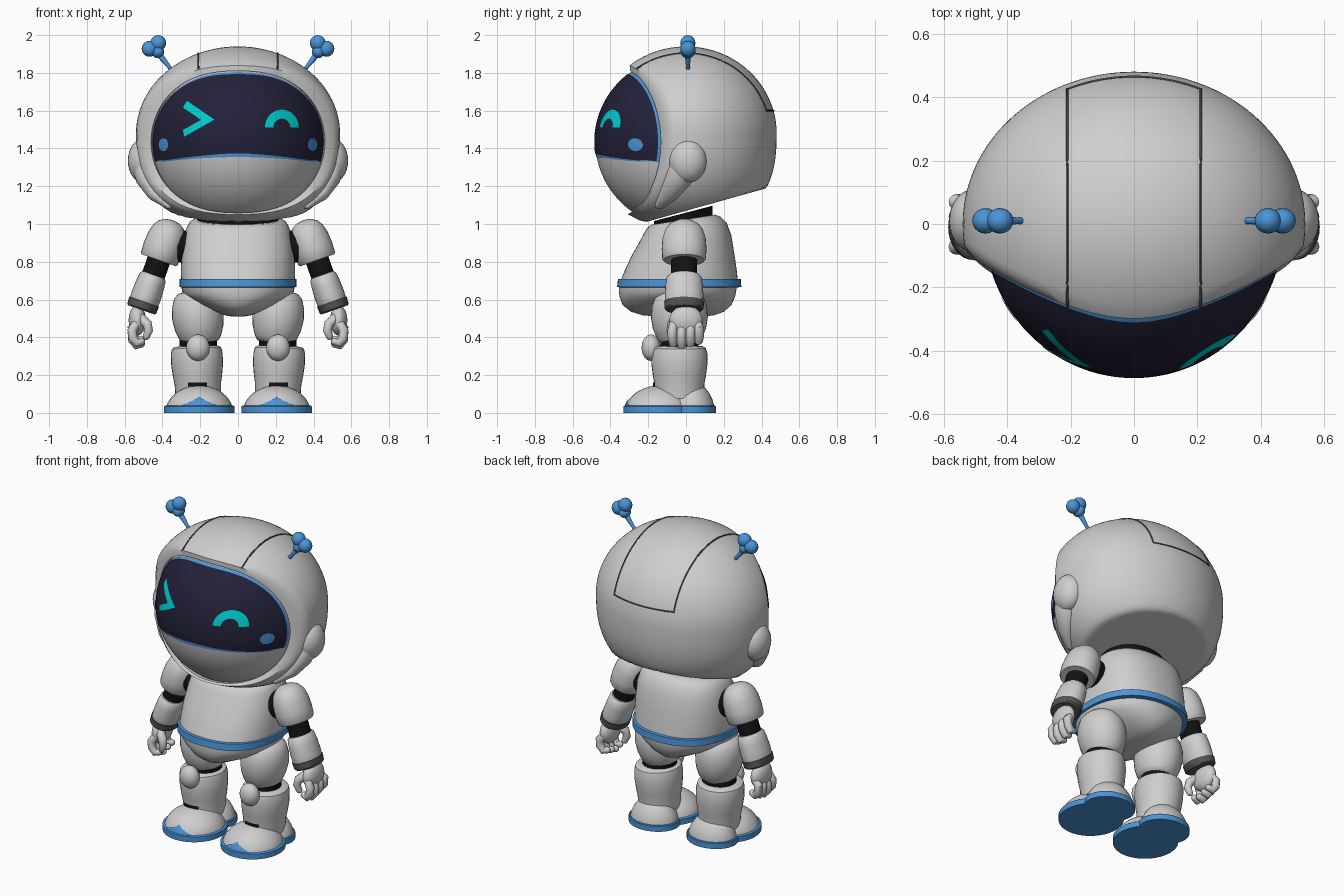
import bpy, bmesh, math
from mathutils import Vector, Matrix
from math import sin, cos, pi, sqrt

if "Cube" in bpy.data.objects:
    bpy.data.objects.remove(bpy.data.objects["Cube"])

def material(name, rgb):
    m = bpy.data.materials.new(name)
    m.diffuse_color = (*rgb, 1)
    m.use_nodes = True
    m.node_tree.nodes["Principled BSDF"].inputs["Base Color"].default_value = m.diffuse_color
    return m

WHITE = material("shell white", (0.62, 0.62, 0.62))
BLUE = material("trim blue", (0.07, 0.30, 0.68))
NAVY = material("visor navy", (0.016, 0.015, 0.04))
CYAN = material("eye cyan", (0.0, 0.62, 0.62))
BLACK = material("joint black", (0.006, 0.006, 0.006))
GREY = material("cuff grey", (0.09, 0.09, 0.09))

def grid(name, rows, mat, closed=True, out=None, mirror=False, angle=40, caps=True):
    """Skin rows of points; out = a point that open sheets face away from."""
    bm = bmesh.new()
    vs = [[bm.verts.new(p) for p in r] for r in rows]
    n = len(rows[0])
    for a, b in zip(vs, vs[1:]):
        for i in range(n if closed else n - 1):
            j = (i + 1) % n
            bm.faces.new((a[i], a[j], b[j], b[i]))
    if out is None and closed and caps:
        bm.faces.new(vs[0])
        bm.faces.new(vs[-1])
    bmesh.ops.remove_doubles(bm, verts=bm.verts, dist=0.0002)
    bmesh.ops.recalc_face_normals(bm, faces=bm.faces)
    if out is not None:
        if sum(f.normal.dot(f.calc_center_median() - Vector(out)) * f.calc_area() for f in bm.faces) < 0:
            bmesh.ops.reverse_faces(bm, faces=bm.faces)
    me = bpy.data.meshes.new(name)
    bm.to_mesh(me)
    bm.free()
    me.materials.append(mat)
    ob = bpy.data.objects.new(name, me)
    bpy.context.collection.objects.link(ob)
    bpy.ops.object.select_all(action='DESELECT')
    ob.select_set(True)
    bpy.context.view_layer.objects.active = ob
    bpy.ops.object.shade_smooth_by_angle(angle=math.radians(angle))
    if mirror:
        m = ob.modifiers.new("mirror", 'MIRROR')
        m.use_axis = (True, False, False)
        m.use_mirror_merge = False
    return ob

def ellipsoid(name, c, r, mat, mirror=True, n=28, low=-1.0):
    rows = []
    for i in range(n // 2 + 1):
        f = math.asin(low) + (pi / 2 - math.asin(low)) * i / (n // 2)
        rows.append([(c[0] + r[0] * cos(f) * cos(2 * pi * k / n), c[1] + r[1] * cos(f) * sin(2 * pi * k / n),
                      c[2] + r[2] * sin(f)) for k in range(n)])
    return grid(name, rows, mat, mirror=mirror)

def turned(name, start, end, prof, mat, ys=1.0, n=32, arc=None, mirror=True):
    """Lathe (distance, radius) pairs along start->end; ys stretches depth."""
    s, d = Vector(start), (Vector(end) - Vector(start)).normalized()
    v = Vector((0, 1, 0)) if abs(d.y) < 0.9 else Vector((0, 0, 1))
    u = v.cross(d).normalized()
    v = d.cross(u)
    a0, a1 = arc or (0, 2 * pi)
    angs = [a0 + (a1 - a0) * k / (n - 1 if arc else n) for k in range(n)]
    rows = [[s + d * t + u * (r * cos(a)) + v * (r * ys * sin(a)) for a in angs] for t, r in prof]
    return grid(name, rows, mat, closed=not arc, out=s + d * prof[0][0] if arc else None, mirror=mirror)

def tube(name, pts, radii, mat, mirror=True, n=12, sx=1.0, round_ends=True):
    pts = [Vector(p) for p in pts]
    rows = []
    for i, p in enumerate(pts):
        d = (pts[min(i + 1, len(pts) - 1)] - pts[max(i - 1, 0)]).normalized()
        u = (Vector((0, 1, 0)) if abs(d.y) < 0.9 else Vector((1, 0, 0))).cross(d).normalized()
        v = d.cross(u)
        r = radii[i] if isinstance(radii, list) else radii
        def ring(off, k):
            return [p + d * off + u * (r * k * sx * cos(2 * pi * j / n)) + v * (r * k * sin(2 * pi * j / n)) for j in range(n)]
        caps = [(sin(a), cos(a)) for a in (pi / 2.02, pi / 3, pi / 6)] if round_ends else []
        if i == 0:
            rows += [ring(-r * o, k) for o, k in caps]
        rows.append(ring(0, 1))
        if i == len(pts) - 1:
            rows += [ring(r * o, k) for o, k in reversed(caps)]
    return grid(name, rows, mat, mirror=mirror)

# ---- head: face ellipsoid and helmet shell share one curved rim
FC, FR = Vector((0, 0, 1.435)), Vector((0.467, 0.48, 0.46))
N = 96
def rim_y(t): return -0.13 - 0.16 * sin(t) ** 2
def on_face(u, k=1.0): return FC + Vector([a * b * k for a, b in zip(u, FR)])
def face_dir(t, y):
    r = sqrt(1 - (y / 0.48) ** 2)
    return Vector((r * cos(t), y / 0.48, r * sin(t)))
def patch(name, outline, centre, k, mat, rings=14):
    rows = [[on_face(centre.lerp(o, i / rings).normalized(), k) for o in outline] for i in range(rings + 1)]
    return grid(name, rows, mat, out=FC)

angles = [2 * pi * i / N for i in range(N)]
patch("face", [face_dir(t, rim_y(t) + 0.03) for t in angles], Vector((0, -1, 0)), 1.0, WHITE, 20)

HA, HB, HC = 0.54, 0.48, 0.46
def helmet_point(t, f):
    u = Vector((cos(t) * sin(f), -cos(f), sin(t) * sin(f)))
    c = HC
    if u.z < 0:
        u /= (u.xy.length ** 2.5 + abs(u.z) ** 2.5) ** 0.4
        c = 0.50
    p = Vector((HA * u.x, HB * u.y, 1.48 + c * u.z))
    p.z = max(p.z, 1.07 + 0.28 * p.y)
    return p
def start_angle(t): return math.acos(-(rim_y(t) + 0.015 + 0.045 * cos(t) ** 2) / HB)
inner = [on_face(face_dir(t, rim_y(t) + 0.03), 0.99) for t in angles]
edge = [on_face(face_dir(t, rim_y(t)), 1.025) for t in angles]
first = [helmet_point(t, start_angle(t)) for t in angles]
lip = [a.lerp(b, 0.6) + Vector((0, -0.014, 0)) for a, b in zip(edge, first)]
shell = [[helmet_point(t, start_angle(t) + (pi - start_angle(t)) * i / 36) for t in angles] for i in range(37)]
grid("helmet", [inner, edge, lip] + shell, WHITE, out=(0, 0.05, 1.48))

# visor: blue border plate with a navy plate inset on top
outline = [face_dir(t, rim_y(t)) for t in [math.radians(-14 + 208 * i / 70) for i in range(71)]]
for i in range(1, 40):
    x = -0.928 + 1.856 * i / 40
    z = -0.175 - 0.075 * abs(x) ** 2 + 0.03 * max(0, abs(x) - 0.85) / 0.08
    outline.append(Vector((x, -sqrt(max(0, 1 - x * x - z * z)), z)))
mid = Vector((0, -1, 0.3)).normalized()
patch("visor_border", outline, mid, 1.006, BLUE)
patch("visor_glass", [o + (mid - o).normalized() * 0.045 for o in outline], mid, 1.012, NAVY)

def decal(name, rows, mat, closed=False):
    """Lay front-projected (x, z) rows on the visor."""
    def lay(x, z):
        a, b = x / (FR.x * 1.018), (z - FC.z) / (FR.z * 1.018)
        return on_face((a, -sqrt(max(0, 1 - a * a - b * b)), b), 1.018)
    return grid(name, [[lay(*p) for p in r] for r in rows], mat, closed=closed, out=FC)

def strip(a, b, n=10):
    return [(a[0] + (b[0] - a[0]) * i / n, a[1] + (b[1] - a[1]) * i / n) for i in range(n + 1)]
decal("wink_eye", [strip((-0.27, 1.652), (-0.125, 1.553)) + strip((-0.125, 1.553), (-0.285, 1.462))[1:],
                   strip((-0.292, 1.617), (-0.195, 1.551)) + strip((-0.195, 1.551), (-0.292, 1.498))[1:]], CYAN)
decal("smile_eye", [[(0.232 + r * cos(pi * i / 24), 1.51 + 1.06 * r * sin(pi * i / 24)) for i in range(25)]
                    for r in (0.045, 0.068, 0.09)], CYAN)
for side, label in ((-1, "left"), (1, "right")):
    decal(label + "_cheek_dot", [[(side * 0.395 + 0.025 * k * cos(pi * i / 12), 1.42 + 0.034 * k * sin(pi * i / 12))
                                  for i in range(24)] for k in (0.01, 0.5, 1)], BLUE, closed=True)

# helmet panel seams
def top_z(x, y): return 1.48 + HC * sqrt(max(0, 1 - (x / HA) ** 2 - (y / HB) ** 2))
yb = HB * sqrt(1 - (0.21 / HA) ** 2 - (0.12 / HC) ** 2)
y0 = -0.26
seam = [y0 + (yb - y0) * sin(pi / 2 * i / 40) for i in range(41)]
tube("side_seam", [(0.21, y, top_z(0.21, y)) for y in seam], 0.005, GREY, n=6)
tube("back_seam", [(x, HB * sqrt(1 - (x / HA) ** 2 - (0.12 / HC) ** 2), 1.60)
                   for x in [-0.21 + 0.42 * i / 20 for i in range(21)]], 0.005, GREY, mirror=False, n=6)

# ear pads with a tail running down along the rim
ellipsoid("ear_pad", (0.505, 0.01, 1.335), (0.078, 0.10, 0.115), WHITE)
tube("ear_tail", [(0.505, -0.005, 1.32), (0.485, -0.04, 1.24), (0.44, -0.09, 1.16), (0.37, -0.14, 1.10)],
     [0.075, 0.07, 0.05, 0.025], WHITE, n=20, sx=0.8)

# antennae
tube("antenna_stalk", [(0.342, 0.01, 1.805), (0.365, 0.01, 1.832), (0.415, 0.01, 1.895)], [0.014, 0.010, 0.017], BLUE)
for i, (x, z, r) in enumerate([(0.422, 1.958, 0.042), (0.468, 1.928, 0.042), (0.425, 1.912, 0.034)]):
    ellipsoid("antenna_lobe_%d" % i, (x, 0.01, z), (r, 0.04, r), BLUE, n=20)

# ---- torso: stacked ovals (height, half width, front, back)
def body(name, table, mat, p=2.3, n=64, tilt=0.0):
    rows = []
    for z, rx, f, b in table:
        row = []
        for i in range(n):
            c, s = cos(2 * pi * i / n), sin(2 * pi * i / n)
            y = (f + b) / 2 + (b - f) / 2 * math.copysign(abs(s) ** (2 / p), s)
            row.append((rx * math.copysign(abs(c) ** (2 / p), c), y, z + tilt * max(0, z - 0.8) / 0.2 * y))
        rows.append(row)
    return grid(name, rows, mat)
body("torso", [(0.69, 0.30, -0.35, 0.275), (0.76, 0.303, -0.322, 0.268), (0.84, 0.298, -0.288, 0.255),
               (0.92, 0.288, -0.25, 0.24), (0.98, 0.272, -0.222, 0.215), (1.01, 0.255, -0.205, 0.185),
               (1.025, 0.232, -0.185, 0.155)], WHITE, tilt=0.14)
body("belt", [(0.665, 0.302, -0.355, 0.28), (0.667, 0.311, -0.365, 0.293), (0.708, 0.311, -0.36, 0.29),
              (0.71, 0.30, -0.35, 0.28)], BLUE)
body("pelvis", [(0.51, 0.03, -0.15, 0.09), (0.517, 0.07, -0.23, 0.15), (0.535, 0.12, -0.29, 0.20),
                (0.57, 0.20, -0.335, 0.24), (0.61, 0.265, -0.35, 0.258), (0.64, 0.295, -0.355, 0.265),
                (0.68, 0.302, -0.355, 0.27)], WHITE, p=2.1)
body("neck", [(0.99, 0.215, -0.17, 0.14), (1.06, 0.215, -0.17, 0.14)], BLACK, p=2, tilt=0.2)

# ---- arms, lathed along one slanted axis
A, B = (0.345, -0.01, 1.02), (0.505, -0.01, 0.565)
turned("shoulder_joint", (0.24, -0.01, 0.88), (0.40, -0.01, 0.88), [(0, 0.085), (0.08, 0.085)], BLACK)
dome = [(0, 0.004), (0.006, 0.04), (0.025, 0.07), (0.055, 0.09), (0.10, 0.102), (0.16, 0.106), (0.215, 0.103),
        (0.225, 0.096), (0.225, 0.05)]
turned("shoulder_pad", A, B, dome, WHITE, ys=1.12)
turned("shoulder_mark", A, B, [(0.062, 0.096), (0.072, 0.0995), (0.082, 0.102)], BLUE, ys=1.12, n=16,
       arc=(-0.65, 0.65))
turned("elbow", A, B, [(0.19, 0.062), (0.36, 0.062)], BLACK, ys=1.1)
turned("forearm", A, B, [(0.305, 0.045), (0.307, 0.062), (0.32, 0.072), (0.36, 0.077), (0.42, 0.08), (0.47, 0.078),
                         (0.50, 0.07)], WHITE, ys=1.28)
turned("cuff", A, B, [(0.455, 0.07), (0.458, 0.083), (0.495, 0.081), (0.503, 0.074), (0.503, 0.04)], GREY, ys=1.27)
ellipsoid("palm", (0.533, 0.0, 0.49), (0.046, 0.088, 0.08), WHITE)
for i, y in enumerate((-0.072, -0.024, 0.024, 0.07)):
    dz = 0.012 * abs(i - 1)
    tube("finger_%d" % i, [(0.54, y * 0.9, 0.47), (0.56, y, 0.425 + dz), (0.557, y, 0.385 + dz),
                           (0.535, y * 0.95, 0.358 + dz), (0.512, y * 0.9, 0.365 + dz)],
         [0.024, 0.025, 0.025, 0.024, 0.02], WHITE)
tube("thumb", [(0.515, -0.05, 0.50), (0.48, -0.075, 0.47), (0.473, -0.08, 0.435), (0.485, -0.075, 0.405)],
     [0.028, 0.026, 0.023, 0.019], WHITE)

# ---- legs
ellipsoid("hip_joint", (0.18, -0.035, 0.60), (0.10, 0.11, 0.075), BLACK)
turned("thigh", (0.228, -0.035, 0.645), (0.195, -0.035, 0.36),
       [(0, 0.06), (0.005, 0.09), (0.03, 0.115), (0.08, 0.132), (0.14, 0.137), (0.20, 0.128), (0.25, 0.11),
        (0.272, 0.095), (0.28, 0.07)], WHITE, ys=1.1)
turned("knee_joint", (0.21, -0.035, 0.42), (0.21, -0.035, 0.30), [(0, 0.10), (0.12, 0.10)], BLACK)
ellipsoid("knee_cap", (0.212, -0.185, 0.345), (0.062, 0.05, 0.07), WHITE)
turned("shin", (0.22, -0.035, 0.355), (0.21, -0.035, 0.08),
       [(0, 0.09), (0.002, 0.115), (0.012, 0.13), (0.04, 0.137), (0.10, 0.137), (0.16, 0.13), (0.20, 0.123),
        (0.275, 0.12)], WHITE, ys=1.08)
turned("ankle_slot", (0.215, -0.035, 0.16), (0.215, -0.035, 0.14), [(0, 0.128), (0.02, 0.128)], BLACK, ys=1.1,
       n=12, arc=(-pi / 2 - 0.4, -pi / 2 + 0.4))

# feet: toe and heel domes over a two-lobed sole
TOE, HEEL = (0.205, -0.14, 0.0), (0.205, 0.025, 0.0)
ellipsoid("toe_cap", TOE, (0.18, 0.185, 0.145), WHITE, low=0.05)
ellipsoid("heel_cap", HEEL, (0.15, 0.127, 0.165), WHITE, low=0.05)
for label, c, rx, ry in (("toe_sole", TOE, 0.187, 0.192), ("heel_sole", HEEL, 0.157, 0.133)):
    rows = [[(c[0] + rx * k * cos(pi * i / 24), c[1] + ry * k * sin(pi * i / 24), z) for i in range(48)]
            for z, k in ((0, 1), (0.034, 1), (0.038, 0.97))]
    grid(label, rows, BLUE, mirror=True)
rows = []
for h in [i / 8 for i in range(9)]:
    row, z = [], 0.03 + 0.056 * h
    for s in [j / 8 - 1 for j in range(17)]:
        x = 0.12 * s * (1 - h) ** 1.3
        row.append((0.205 + x, -0.14 - 0.191 * sqrt(1 - (x / 0.186) ** 2 - (z / 0.15) ** 2), z))
    rows.append(row)
grid("toe_point", rows, BLUE, closed=False, out=(0.205, -0.14, 0), mirror=True)
